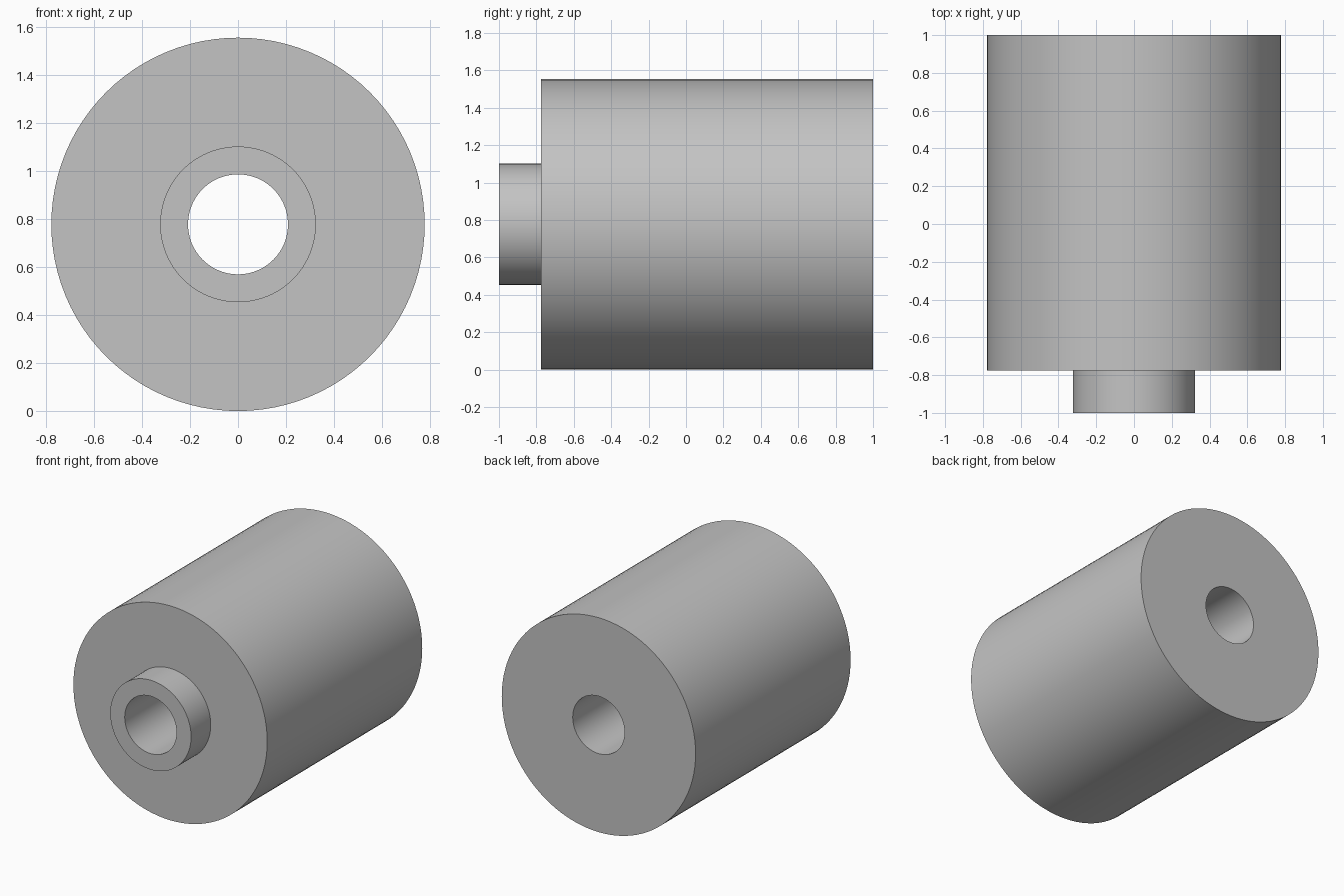
import bpy
import bmesh
import math
from mathutils import Matrix, Vector

cube = bpy.data.objects.get("Cube")
if cube:
    bpy.data.objects.remove(cube, do_unlink=True)

# Single grey metal
grey = bpy.data.materials.new("grey_metal")
grey.use_nodes = True
colour = (0.55, 0.55, 0.55, 1)
grey.diffuse_color = colour
grey.node_tree.nodes["Principled BSDF"].inputs["Base Color"].default_value = colour

SEGMENTS = 96
BODY_R, COLLAR_R, BORE_R = 0.777, 0.324, 0.208
FRONT, STEP, BACK = -1.0, -0.775, 1.0


def lathe_y(name, profile, height):
    """Spin a closed (radius, y) profile around a horizontal axis at the given height."""
    bm = bmesh.new()
    rings = []
    for i in range(SEGMENTS):
        turn = Matrix.Rotation(2 * math.pi * i / SEGMENTS, 3, "Y")
        rings.append([bm.verts.new(turn @ Vector((0, y, -r))) for r, y in profile])
    for i, ring in enumerate(rings):
        after = rings[(i + 1) % SEGMENTS]
        for j in range(len(profile)):
            k = (j + 1) % len(profile)
            bm.faces.new((ring[j], ring[k], after[k], after[j]))
    bmesh.ops.recalc_face_normals(bm, faces=bm.faces)
    mesh = bpy.data.meshes.new(name)
    bm.to_mesh(mesh)
    bm.free()
    obj = bpy.data.objects.new(name, mesh)
    obj.location.z = height
    bpy.context.collection.objects.link(obj)
    mesh.materials.append(grey)
    bpy.ops.object.select_all(action="DESELECT")
    obj.select_set(True)
    bpy.context.view_layer.objects.active = obj
    bpy.ops.object.shade_smooth_by_angle(angle=math.radians(30))
    return obj


# Roller body with a stepped front collar and a through bore
lathe_y("bored_roller_with_collar", [
    (BORE_R, FRONT), (COLLAR_R, FRONT), (COLLAR_R, STEP),
    (BODY_R, STEP), (BODY_R, BACK), (BORE_R, BACK),
], BODY_R)
